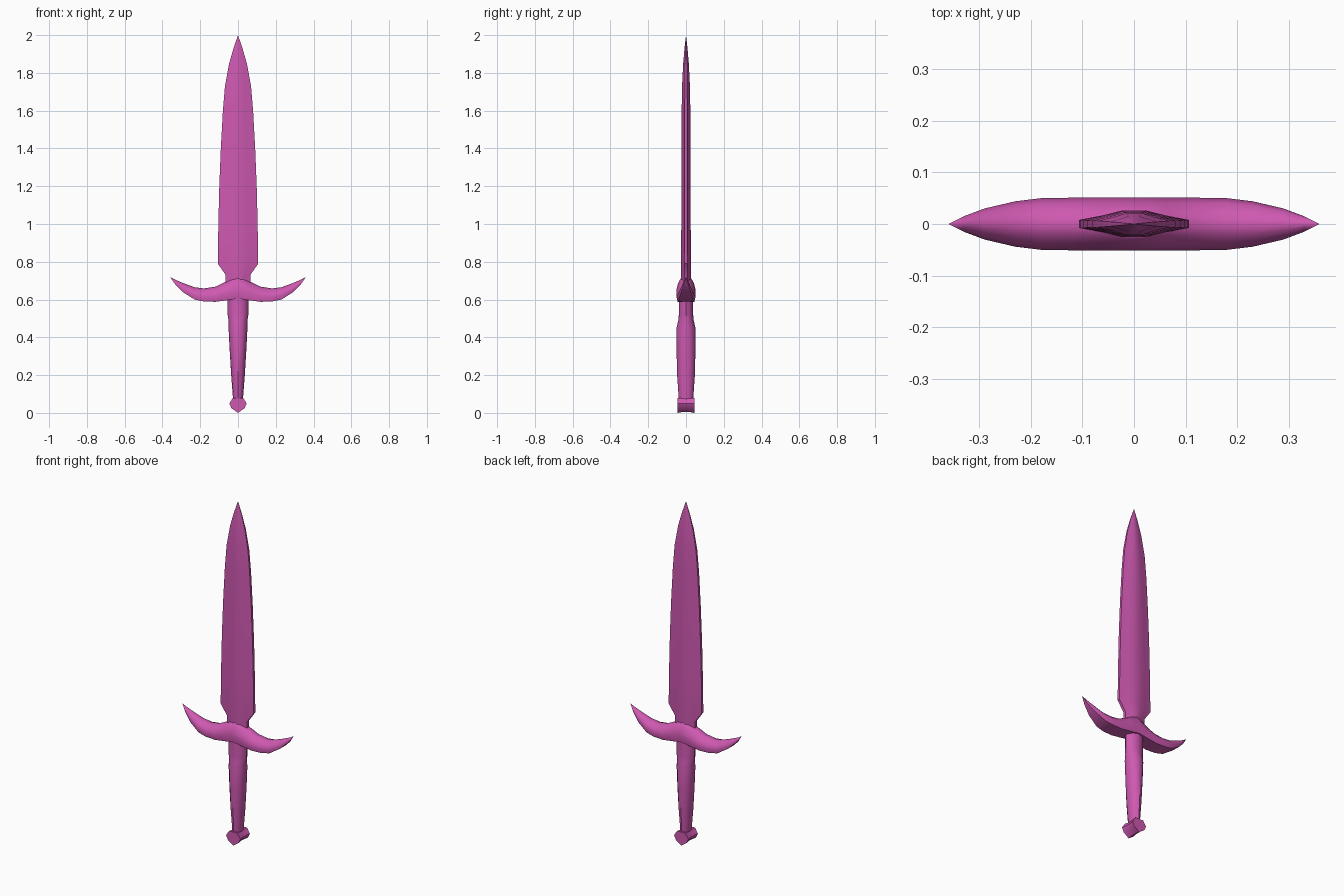
import bpy
import bmesh
import math

cube = bpy.data.objects.get("Cube")
if cube:
    bpy.data.objects.remove(cube, do_unlink=True)

pink = bpy.data.materials.new("orchid pink")
pink.use_nodes = True
colour = (0.62, 0.10, 0.44, 1)
pink.diffuse_color = colour
pink.node_tree.nodes["Principled BSDF"].inputs["Base Color"].default_value = colour


def loft(name, rings, angle=35):
    """Skin a list of equal-length rings and cap both ends."""
    bm = bmesh.new()
    loops = [[bm.verts.new(p) for p in ring] for ring in rings]
    n = len(loops[0])
    for a, b in zip(loops, loops[1:]):
        for i in range(n):
            j = (i + 1) % n
            bm.faces.new((a[i], a[j], b[j], b[i]))
    bm.faces.new(loops[0])
    bm.faces.new(loops[-1])
    bmesh.ops.remove_doubles(bm, verts=bm.verts, dist=0.0002)
    bmesh.ops.recalc_face_normals(bm, faces=bm.faces)
    mesh = bpy.data.meshes.new(name)
    bm.to_mesh(mesh)
    bm.free()
    mesh.materials.append(pink)
    obj = bpy.data.objects.new(name, mesh)
    bpy.context.collection.objects.link(obj)
    bpy.ops.object.select_all(action="DESELECT")
    obj.select_set(True)
    bpy.context.view_layer.objects.active = obj
    bpy.ops.object.shade_smooth_by_angle(angle=math.radians(angle))
    return obj


# Blade: flattened diamond with a narrow central flat and blunt edges
def blade_ring(z, w, t):
    edge = t * 0.3
    half = [(w, -edge), (w, edge), (w * 0.55, t * 0.66), (w * 0.22, t)]
    ring = half + [(-x, y) for x, y in reversed(half[1:])]
    ring += [(-x, -y) for x, y in half[1:]]
    ring += [(x, -y) for x, y in reversed(half[2:])]
    return [(x, y, z) for x, y in ring]


blade_profile = [
    (0.64, 0.065, 0.026), (0.73, 0.065, 0.026), (0.79, 0.107, 0.026),
    (1.0, 0.104, 0.025), (1.2, 0.099, 0.025), (1.4, 0.091, 0.024),
    (1.6, 0.08, 0.023), (1.73, 0.069, 0.021), (1.85, 0.047, 0.015),
    (1.93, 0.024, 0.008), (2.0, 0.0, 0.0),
]
loft("blade", [blade_ring(*p) for p in blade_profile])


# Crossguard: flat underside, arched top, upswept points
def guard_ring(x, low, high, depth):
    arch = [(-0.86, 0), (-1, 0.35), (-0.8, 0.65), (-0.42, 0.9), (0, 1)]
    section = arch + [(-y, h) for y, h in reversed(arch[:-1])]
    return [(x, y * depth, low + h * (high - low)) for y, h in section]


guard_half = [
    (0.0, 0.605, 0.735, 0.051), (0.06, 0.596, 0.697, 0.051),
    (0.12, 0.588, 0.668, 0.051), (0.18, 0.590, 0.659, 0.050),
    (0.23, 0.600, 0.665, 0.044), (0.29, 0.638, 0.687, 0.030),
    (0.33, 0.677, 0.704, 0.015), (0.36, 0.72, 0.72, 0.0),
]
guard_profile = [(-x, *r) for x, *r in reversed(guard_half[1:])] + guard_half
loft("crossguard", [guard_ring(*p) for p in guard_profile], 50)


# Grip: oval handle with a collar beneath the guard
def oval(z, w, d, sides=12):
    turns = [2 * math.pi * i / sides for i in range(sides)]
    return [(w * math.cos(a), d * math.sin(a), z) for a in turns]


grip_profile = [
    (0.04, 0.024, 0.036), (0.07, 0.026, 0.038), (0.2, 0.036, 0.047),
    (0.33, 0.044, 0.05), (0.45, 0.05, 0.05), (0.49, 0.05, 0.041),
    (0.52, 0.055, 0.038), (0.64, 0.055, 0.038),
]
loft("grip", [oval(*p) for p in grip_profile])

# Pommel: pointed shield outline running front to back, slightly waisted
outline = [(0, 0.0), (0.035, 0.025), (0.046, 0.05), (0.027, 0.08)]
outline += [(-x, z) for x, z in reversed(outline[1:])]
loft("pommel", [
    [(x * s, y, 0.045 + (z - 0.045) * s) for x, z in outline]
    for y, s in [(-0.044, 1), (-0.02, 0.9), (0.02, 0.9), (0.044, 1)]
])
